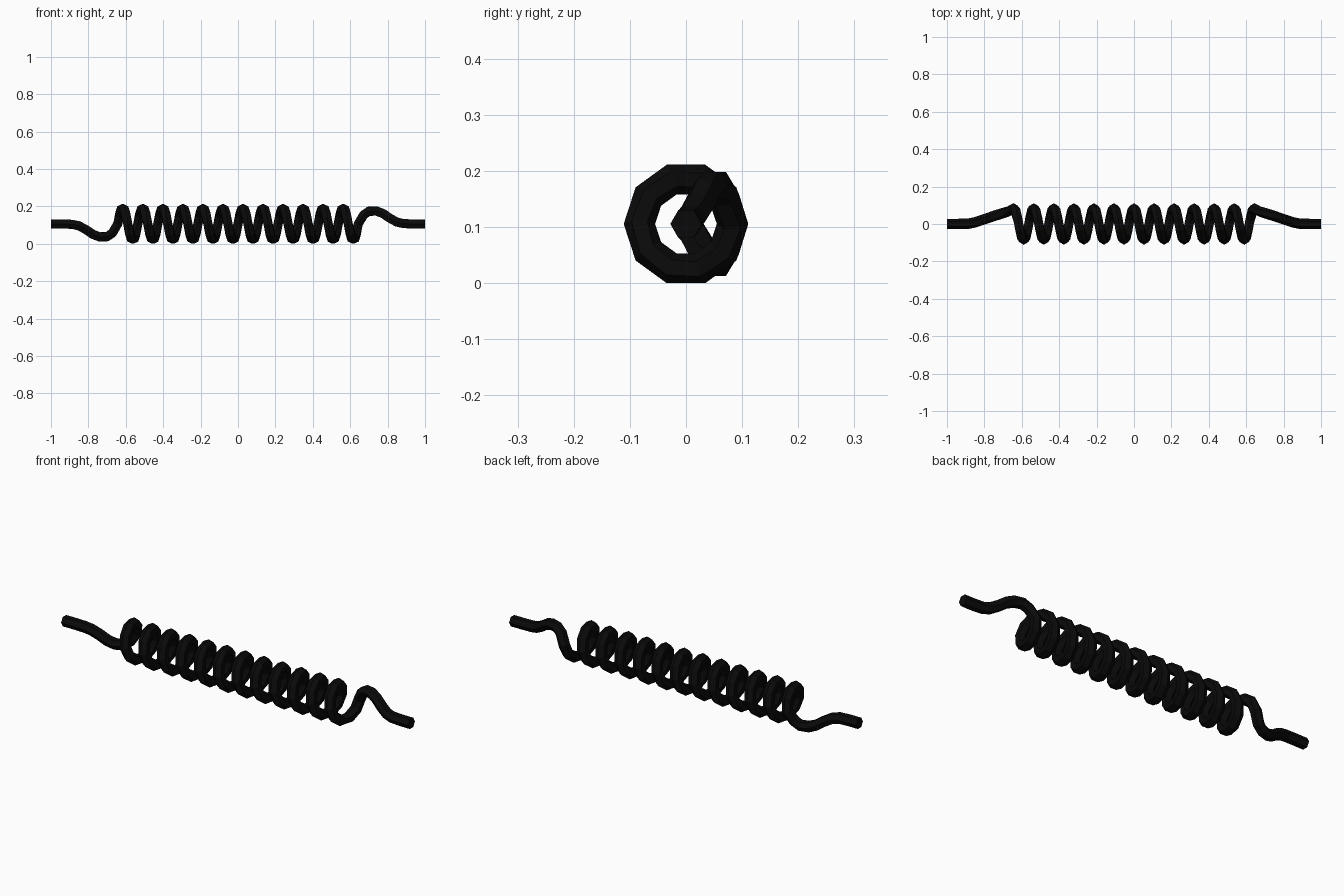
import bpy, bmesh, math
from mathutils import Vector

if "Cube" in bpy.data.objects:
    bpy.data.objects.remove(bpy.data.objects["Cube"])

TURNS, STEPS, SIDES = 12, 10, 6
COIL_R, WIRE_R = 0.083, 0.028
HALF, ZC = 0.643, 0.1056          # half length of the coil, axis height

# One lead (x, y, z from axis), from the free end to the coil;
# the other lead is the same one turned half round the y axis
lead = [(-1, 0, 0), (-0.94, 0, 0), (-0.885, 0.002, -0.002), (-0.85, 0.009, -0.01),
        (-0.81, 0.022, -0.032), (-0.775, 0.034, -0.056), (-0.74, 0.046, -0.069),
        (-0.70, 0.058, -0.068), (-0.672, 0.067, -0.049)]

# Full wire path with the side direction used to orient its cross-section
path, normals = [], []
for p in lead:
    path.append(Vector(p))
    normals.append(Vector((0, 1, 0)))
n = TURNS * STEPS
for i in range(n + 1):
    a = math.tau * i / STEPS
    radial = Vector((0, math.cos(a), math.sin(a)))
    path.append(radial * COIL_R + Vector((-HALF + 2 * HALF * i / n, 0, 0)))
    normals.append(radial)
for x, y, z in reversed(lead):
    path.append(Vector((-x, y, -z)))
    normals.append(Vector((0, 1, 0)))

# Sweep the hexagonal wire along the path
bm = bmesh.new()
rings = []
for i, p in enumerate(path):
    t = (path[min(i + 1, len(path) - 1)] - path[max(i - 1, 0)]).normalized()
    if i < 2 or i > len(path) - 3:
        t = Vector((1, 0, 0))
    u = (normals[i] - t * normals[i].dot(t)).normalized()
    v = t.cross(u)
    ring = []
    for k in range(SIDES):
        a = math.tau * k / SIDES
        q = p + (u * math.cos(a) + v * math.sin(a)) * WIRE_R
        ring.append(bm.verts.new(q + Vector((0, 0, ZC))))
    rings.append(ring)
for r, s in zip(rings, rings[1:]):
    for k in range(SIDES):
        j = (k + 1) % SIDES
        bm.faces.new((r[k], r[j], s[j], s[k]))
bm.faces.new(rings[0])
bm.faces.new(rings[-1])
bmesh.ops.recalc_face_normals(bm, faces=bm.faces)

mesh = bpy.data.meshes.new("coiled_wire")
bm.to_mesh(mesh)
bm.free()
mat = bpy.data.materials.new("black")
mat.diffuse_color = (0.003, 0.003, 0.003, 1)
mat.use_nodes = True
mat.node_tree.nodes["Principled BSDF"].inputs["Base Color"].default_value = mat.diffuse_color
mesh.materials.append(mat)
bpy.context.collection.objects.link(bpy.data.objects.new("coiled_wire", mesh))
